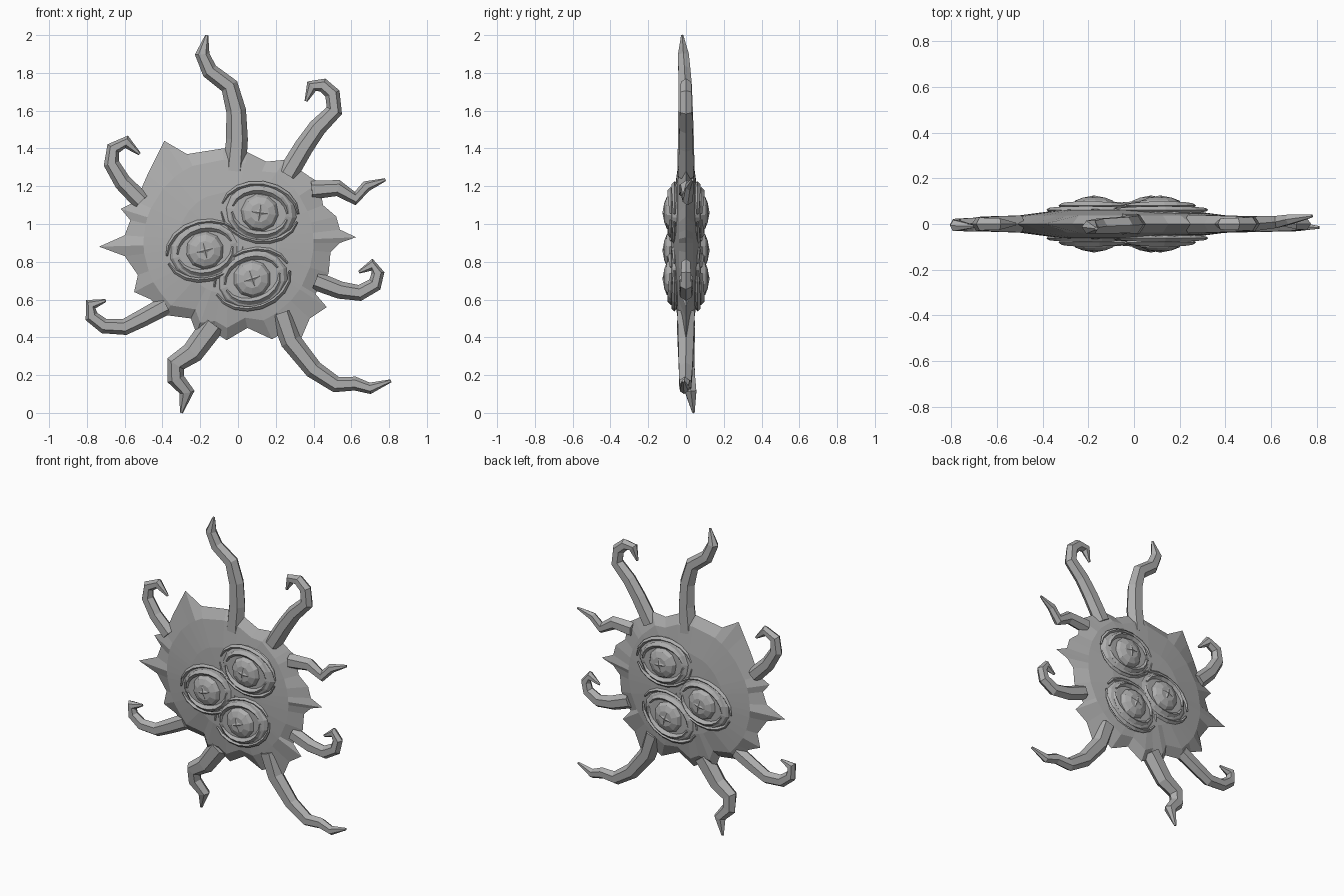
import bpy, bmesh
from math import sin, cos, pi, radians
from mathutils import Vector

cube = bpy.data.objects.get("Cube")
if cube:
    bpy.data.objects.remove(cube)

skin = bpy.data.materials.new("grey_skin")
skin.use_nodes = True
GREY = (0.42, 0.42, 0.42, 1)
skin.diffuse_color = GREY
skin.node_tree.nodes["Principled BSDF"].inputs["Base Color"].default_value = GREY
DEPTH = Vector((0, 1, 0))


def finish(name, bm, mirrored=False):
    """Turn a bmesh into a flat shaded object, optionally copied to the back."""
    bmesh.ops.recalc_face_normals(bm, faces=bm.faces[:])
    mesh = bpy.data.meshes.new(name)
    bm.to_mesh(mesh)
    bm.free()
    mesh.materials.append(skin)
    obj = bpy.data.objects.new(name, mesh)
    bpy.context.collection.objects.link(obj)
    if mirrored:
        mod = obj.modifiers.new("back_copy", 'MIRROR')
        mod.use_axis = (False, True, False)
        mod.use_mirror_merge = False
    return obj


def bridge(bm, a, b):
    for i in range(len(a)):
        j = (i + 1) % len(a)
        bm.faces.new((a[i], a[j], b[j], b[i]))


def sweep(bm, path, radii, sides=6, depth=1.0):
    """Tapered faceted tube along a path; depth scales its thickness in y."""
    rings = []
    for i, p in enumerate(path):
        before, after = path[max(i - 1, 0)], path[min(i + 1, len(path) - 1)]
        tangent = (after - before).normalized()
        side = tangent.cross(DEPTH).normalized()
        up = side.cross(tangent).normalized()
        ring = []
        for k in range(sides):
            a = 2 * pi * k / sides
            ring.append(bm.verts.new(p + radii[i] * (side * cos(a) + up * sin(a) * depth)))
        rings.append(ring)
    for a, b in zip(rings, rings[1:]):
        bridge(bm, a, b)
    bm.faces.new(rings[0])
    bm.faces.new(rings[-1])


# Flat lens body with a ragged, spiked rim
def build_body():
    rim = [(-.43, 1.36), (-.39, 1.44), (-.27, 1.37), (-.08, 1.4), (.05, 1.38),
           (.15, 1.33), (.25, 1.34), (.38, 1.25), (.43, 1.22), (.45, 1.1),
           (.52, 1.04), (.54, .97), (.625, .93), (.54, .9), (.49, .85),
           (.48, .74), (.41, .63), (.47, .56), (.38, .5), (.32, .36),
           (.25, .43), (.18, .39), (.05, .45), (-.06, .385), (-.13, .43),
           (-.22, .42), (-.25, .5), (-.4, .52), (-.46, .6), (-.55, .64),
           (-.53, .73), (-.6, .83), (-.735, .88), (-.6, .94), (-.57, 1.02),
           (-.62, 1.08), (-.54, 1.12), (-.48, 1.26)]
    middle = Vector((-.05, 0, .9))
    bm = bmesh.new()
    edge = [bm.verts.new((x, 0, z)) for x, z in rim]
    for face_side in (-1, 1):
        outer = edge
        for reach, height in ((.45, .038), (.27, .062)):
            ring = []
            for v in edge:
                d = v.co - middle
                r = min(reach, d.length * .88)
                ring.append(bm.verts.new(middle + d.normalized() * r + DEPTH * face_side * height))
            bridge(bm, outer, ring)
            outer = ring
        tip = bm.verts.new(middle + DEPTH * face_side * .07)
        for i in range(len(outer)):
            bm.faces.new((outer[i], outer[(i + 1) % len(outer)], tip))
    finish("body", bm)


# Tentacles: centre line in x and z, root and end radius, sideways drift of the end
def tentacle(name, points, root, end, drift=0.0):
    last = len(points) - 1
    path, radii = [], []
    for i, (x, z) in enumerate(points):
        t = i / last
        path.append(Vector((x, drift * t * t, z)))
        radii.append(root + (end - root) * t)
    radii[-1] = .008
    bm = bmesh.new()
    sweep(bm, path, radii, depth=.85)
    finish(name, bm)


build_body()
tentacle("top_tentacle", [(-.02, 1.28), (-.005, 1.45), (-.01, 1.6), (-.045, 1.73),
                          (-.15, 1.81), (-.19, 1.9), (-.165, 2)], .062, .034, -.02)
tentacle("upper_left_tentacle", [(.26, 1.26), (.35, 1.41), (.42, 1.51), (.51, 1.6), (.5, 1.69),
                                 (.45, 1.735), (.39, 1.73), (.36, 1.65)], .055, .03)
tentacle("side_left_tentacle", [(.39, 1.18), (.53, 1.19), (.62, 1.135), (.68, 1.2),
                                (.78, 1.235)], .05, .022, .035)
tentacle("lower_left_tentacle", [(.41, .7), (.54, .65), (.645, .635), (.725, .68),
                                 (.74, .74), (.71, .785), (.64, .745)], .05, .028)
tentacle("bottom_left_tentacle", [(.23, .53), (.28, .38), (.4, .23), (.52, .15), (.62, .155),
                                  (.7, .13), (.81, .17)], .062, .024, -.015)
tentacle("bottom_right_tentacle", [(-.13, .47), (-.24, .32), (-.33, .26), (-.33, .18),
                                   (-.27, .11), (-.3, 0)], .065, .034, .04)
tentacle("lower_right_tentacle", [(-.38, .57), (-.5, .505), (-.6, .455), (-.71, .46),
                                  (-.775, .51), (-.78, .575), (-.7, .595)], .05, .03, -.01)
tentacle("upper_right_tentacle", [(-.51, 1.12), (-.61, 1.22), (-.67, 1.32), (-.66, 1.4),
                                  (-.59, 1.435), (-.52, 1.37)], .05, .03)


# Eyes: mound, layered lids, faceted ball and a raised cross, repeated on the back
def build_eye(name, x, z, tilt, size=1.0):
    c, s = cos(radians(tilt)), sin(radians(tilt))

    def place(u, v, height):
        u, v = u * size, v * size
        return Vector((x + u * c - v * s, -height, z + u * s + v * c))

    def dome(part, profile, sides, stretch):
        bm = bmesh.new()
        previous = None
        for r, h in profile:
            ring = []
            for k in range(sides):
                a = 2 * pi * k / sides
                ring.append(bm.verts.new(place(r * stretch * cos(a), r * sin(a), h)))
            if previous:
                bridge(bm, previous, ring)
            previous = ring
        bm.faces.new(previous)
        finish(name + part, bm, True)

    dome("_mound", [(.165, .045), (.145, .07), (.115, .08)], 14, 1.2)
    dome("_ball", [(.098, .06), (.1, .08), (.085, .102), (.05, .116)], 10, 1)

    lids = bmesh.new()
    for half in (-1, 1):
        for wide, tall, height, thick in ((.15, .118, .08, .019), (.205, .152, .062, .016)):
            path, radii = [], []
            for i in range(9):
                a = radians(8 + 164 * i / 8)
                path.append(place(wide * cos(a), half * tall * sin(a), height))
                radii.append(thick * (.25 + .75 * sin(a)))
            sweep(lids, path, radii, 4)
    finish(name + "_lids", lids, True)

    cross = bmesh.new()
    for turn in (0, 90):
        path, radii = [], []
        for i in range(-2, 3):
            along = .037 * i
            height = (.116, .11, .094)[abs(i)]
            path.append(place(along * cos(radians(turn)), along * sin(radians(turn)), height))
            radii.append((.015, .013, .015)[abs(i)])
        sweep(cross, path, radii, 4, .6)
    finish(name + "_cross", cross, True)


build_eye("upper_eye", .115, 1.06, -8)
build_eye("side_eye", -.175, .86, 14)
build_eye("lower_eye", .075, .71, 18)
